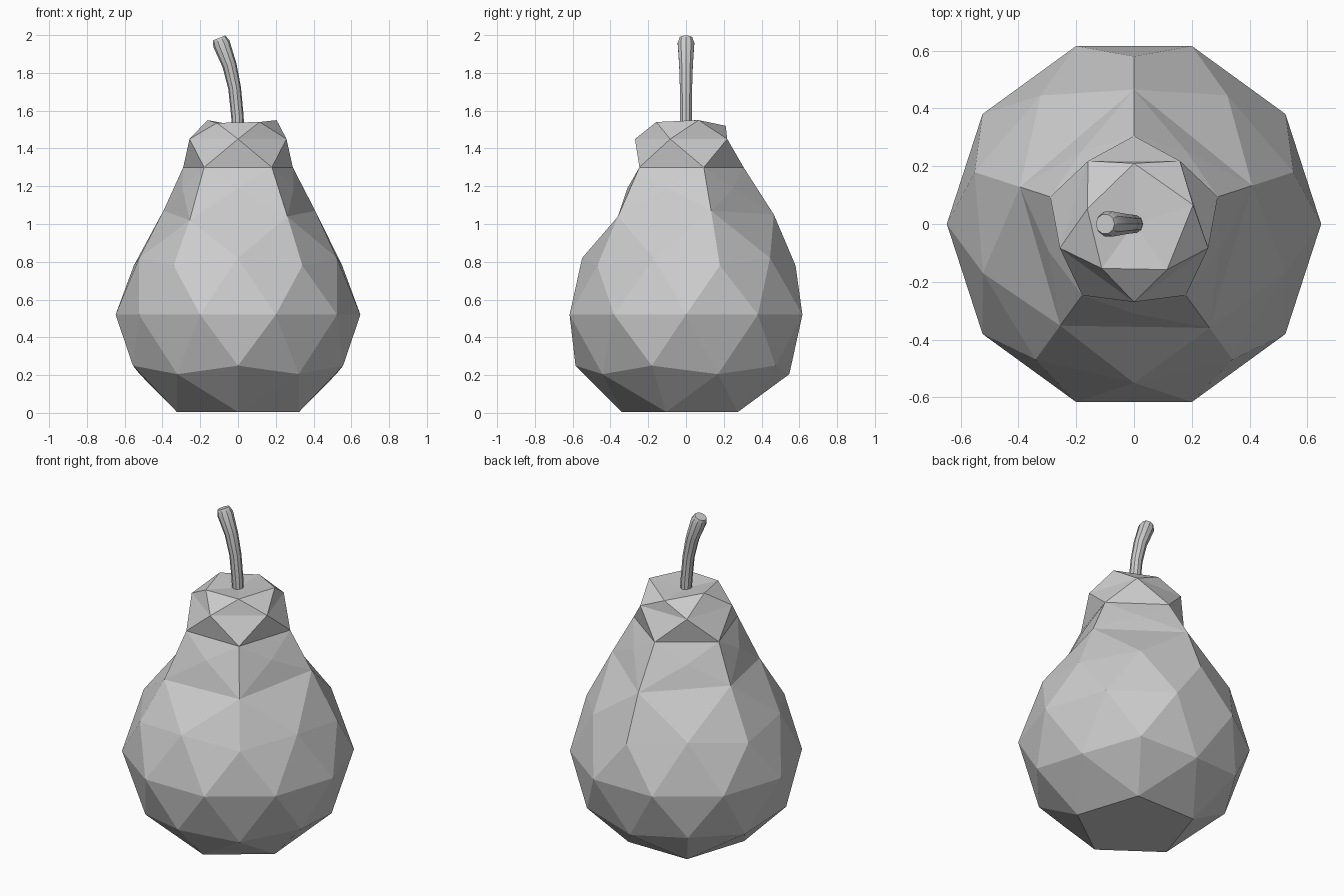
import bpy, bmesh
from math import cos, sin, radians, pi

if "Cube" in bpy.data.objects:
    bpy.data.objects.remove(bpy.data.objects["Cube"])


def finish(bm, name):
    bmesh.ops.recalc_face_normals(bm, faces=bm.faces)
    mesh = bpy.data.meshes.new(name)
    bm.to_mesh(mesh)
    bm.free()
    obj = bpy.data.objects.new(name, mesh)
    bpy.context.collection.objects.link(obj)
    return obj


# Pear body: faceted geodesic rings, five-fold symmetric
bm = bmesh.new()


def ring(start, r, z):
    rs = r if isinstance(r, list) else [r] * 5
    zs = z if isinstance(z, list) else [z] * 5
    out = []
    for k in range(5):
        a = radians(start + 72 * k)
        out.append(bm.verts.new((rs[k] * cos(a), rs[k] * sin(a), zs[k])))
    return out


def weave(a, b):
    return [v for pair in zip(a, b) for v in pair]


def band(a, b):
    # zigzag of triangles; b[i] sits between a[i] and a[i + 1]
    n = len(a)
    for i in range(n):
        j = (i + 1) % n
        bm.faces.new((a[i], a[j], b[i]))
        bm.faces.new((b[i], a[j], b[j]))


P, Q = 90, 126
base = ring(Q, 0.34, 0.005)
low_p, low_q = ring(P, 0.547, 0.205), ring(Q, 0.585, 0.25)
equator = weave(ring(108, 0.648, 0.52), ring(144, 0.648, 0.52))
up_p, up_q = ring(P, 0.58, 0.78), ring(Q, 0.55, 0.82)
shoulder = ring(P, [0.465, 0.415, 0.435, 0.445, 0.43], [1.05, 1.07, 1.02, 1.04, 1.07])
waist = ring(Q, 0.31, 1.19)
neck = ring(P, 0.305, 1.3)
brow = ring(Q, 0.27, 1.45)
crown = ring(P, [0.21, 0.17, 0.19, 0.195, 0.215], [1.52, 1.55, 1.535, 1.54, 1.55])

bm.faces.new(base)
band(weave(low_p, low_q), equator)
for k in range(5):
    j = (k + 1) % 5
    bm.faces.new((base[k - 1], base[k], low_p[k]))
    bm.faces.new((base[k], low_p[k], low_q[k]))
    bm.faces.new((base[k], low_q[k], low_p[j]))
    bm.faces.new((shoulder[k], up_p[k], up_q[k]))
    bm.faces.new((shoulder[k], up_q[k], shoulder[j]))
    bm.faces.new((shoulder[j], up_q[k], up_p[j]))
    bm.faces.new((shoulder[k], shoulder[j], waist[k]))
    bm.faces.new((shoulder[k], waist[k], neck[k]))
    bm.faces.new((shoulder[j], neck[j], waist[k]))
    bm.faces.new((waist[k], neck[j], neck[k]))
upper = weave(up_p, up_q)
band(equator, upper[1:] + upper[:1])
band(neck, brow)
band(brow, crown[1:] + crown[:1])
top = bm.verts.new((0, 0, 1.52))
for k in range(5):
    bm.faces.new((crown[k], crown[(k + 1) % 5], top))
finish(bm, "pear_body")

# Stem: leaning tapered tube; each row is x, z, radius, tilt in degrees
bm = bmesh.new()
path = [(0.0, 1.47, 0.033, 0), (-0.003, 1.57, 0.033, 3), (-0.018, 1.72, 0.034, 9),
        (-0.045, 1.84, 0.038, 16), (-0.088, 1.955, 0.046, 22), (-0.1, 1.985, 0.035, 22)]
N = 10
rows = []
for x, z, r, tilt in path:
    t = radians(tilt)
    rows.append([bm.verts.new((x + r * cos(2 * pi * i / N) * cos(t),
                               r * sin(2 * pi * i / N),
                               z + r * cos(2 * pi * i / N) * sin(t))) for i in range(N)])
for a, b in zip(rows, rows[1:]):
    for i in range(N):
        j = (i + 1) % N
        bm.faces.new((a[i], a[j], b[j], b[i]))
bm.faces.new(rows[0])
bm.faces.new(rows[-1])
stem = finish(bm, "stem")
bpy.context.view_layer.objects.active = stem
stem.select_set(True)
bpy.ops.object.shade_smooth_by_angle(angle=radians(30))
